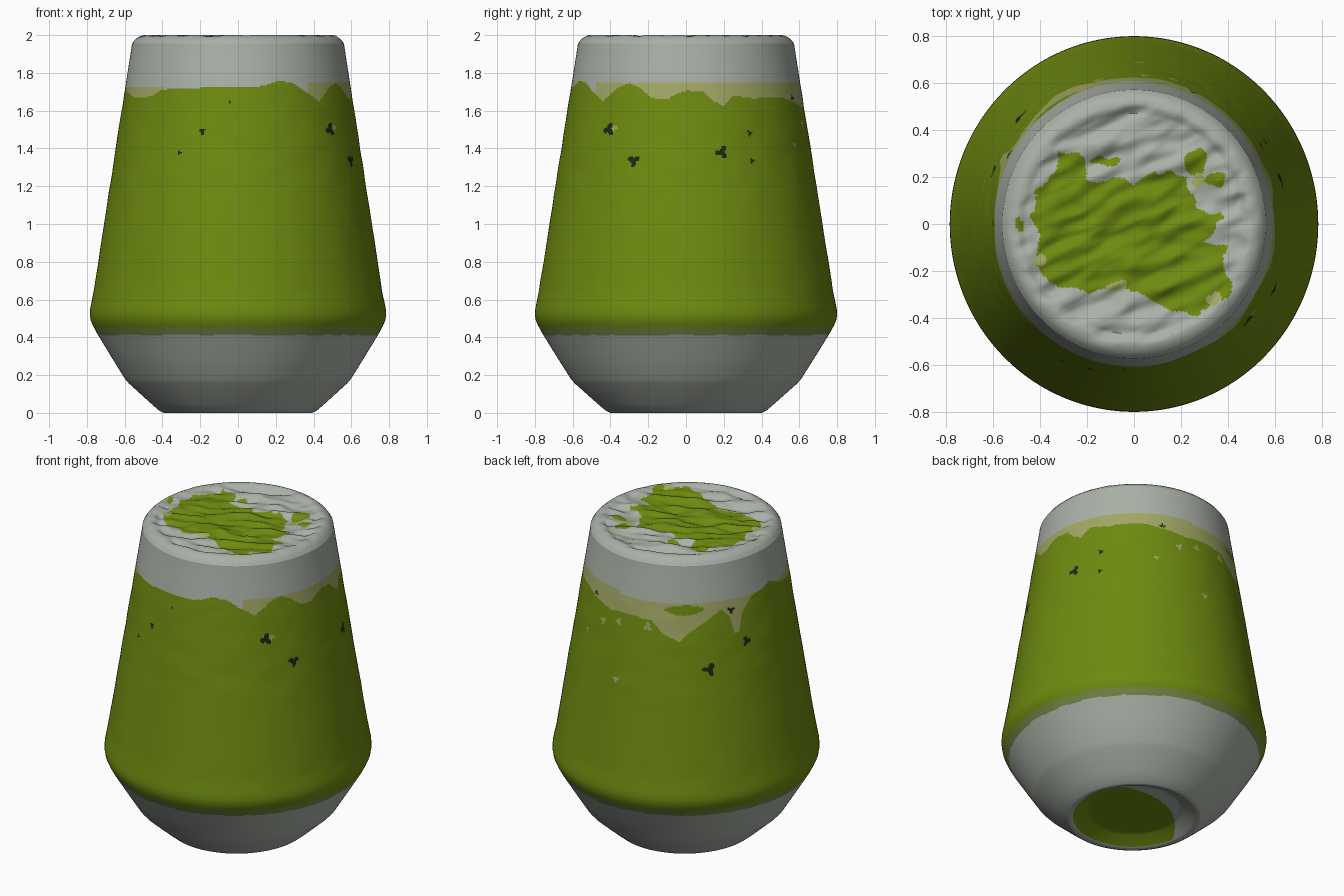
import bpy, bmesh, math
from mathutils import noise, Vector

if "Cube" in bpy.data.objects:
    bpy.data.objects.remove(bpy.data.objects["Cube"])

SEG = 480

# Materials: one per flat colour
COLOURS = [("pale_grey", (.40, .44, .385)), ("leaf_green", (.155, .255, .005)),
           ("khaki_fringe", (.36, .39, .13)), ("olive_band", (.17, .24, .06)),
           ("dark_speck", (.012, .02, .006))]
MATS = []
for name, c in COLOURS:
    m = bpy.data.materials.new(name)
    m.diffuse_color = (*c, 1)
    m.use_nodes = True
    m.node_tree.nodes["Principled BSDF"].inputs["Base Color"].default_value = m.diffuse_color
    MATS.append(m)
GREY, GREEN, KHAKI, OLIVE, DARK = range(5)


def lerp_table(table, t):
    for (a, va), (b, vb) in zip(table, table[1:]):
        if t <= b:
            return va + (vb - va) * (t - a) / (b - a)
    return table[-1][1]


def inside(poly, x, y):
    hit = False
    for (x1, y1), (x2, y2) in zip(poly, poly[1:] + poly[:1]):
        if (y1 > y) != (y2 > y) and x < x1 + (y - y1) * (x2 - x1) / (y2 - y1):
            hit = not hit
    return hit


def revolve(name, profile, colour, shape=None, angle=40):
    """Spin (r, z) points about z, listed so faces point outward; colour each face by rule."""
    bm = bmesh.new()
    rings = []
    for r, z in profile:
        ring = []
        for i in range(SEG if r > 1e-6 else 1):
            a = 2 * math.pi * i / SEG
            p = Vector((r * .981 * math.cos(a), r * math.sin(a), z))
            ring.append(bm.verts.new(shape(p) if shape else p))
        rings.append(ring)
    for lo, hi in zip(rings, rings[1:]):
        for i in range(SEG):
            j = (i + 1) % SEG
            if len(hi) == 1:
                vs = (lo[i], lo[j], hi[0])
            elif len(lo) == 1:
                vs = (lo[0], hi[j], hi[i])
            else:
                vs = (lo[i], lo[j], hi[j], hi[i])
            f = bm.faces.new(vs)
            f.material_index = colour(f.calc_center_median())
    me = bpy.data.meshes.new(name)
    bm.to_mesh(me)
    bm.free()
    for m in MATS:
        me.materials.append(m)
    ob = bpy.data.objects.new(name, me)
    bpy.context.collection.objects.link(ob)
    bpy.context.view_layer.objects.active = ob
    ob.select_set(True)
    bpy.ops.object.shade_smooth_by_angle(angle=math.radians(angle))
    ob.select_set(False)
    return ob


# Cup wall: tapered side with a ragged painted band
WALL = [(0, .40), (.012, .425), (.05, .47), (.155, .588), (.18, .61), (.3, .686), (.42, .76),
        (.46, .782), (.49, .795), (.52, .80), (.55, .798), (.59, .79), (.65, .778),
        (1.94, .574), (1.955, .572)]
heights = [z for z, r in WALL[:6]] + [.36, .395, .405, .41, .415, .42, .425, .44, .445, .45, .455, .46,
                                      .475, .49, .505, .52, .535, .55, .57, .59, .62, .65]
heights += [.7 + .1 * i for i in range(5)] + [1.15 + .008 * i for i in range(78)]
heights += [1.8, 1.87, 1.94, 1.955]

# Upper paint edge: (azimuth in degrees, height)
EDGE = [(-180, 1.75), (-166, 1.70), (-156, 1.675), (-139, 1.67), (-132, 1.71), (-109, 1.72), (-90, 1.725),
        (-80, 1.73), (-70, 1.76), (-60, 1.74), (-54, 1.70), (-46, 1.65), (-38, 1.72), (-30, 1.75),
        (-24, 1.72), (-17, 1.67), (-9, 1.665), (0, 1.70), (9, 1.70), (14, 1.65), (19, 1.625), (24, 1.68),
        (35, 1.66), (55, 1.67), (80, 1.62), (105, 1.62), (113, 1.54), (121, 1.49), (128, 1.56),
        (135, 1.61), (145, 1.68), (150, 1.62), (152, 1.52), (155, 1.52), (158, 1.64), (165, 1.71), (180, 1.75)]
# Specks: (azimuth, height, radius)
SPECKS = [(-107, 1.49, .014), (-40, 1.5, .028), (-118, 1.38, .01), (-25, 1.335, .026), (17, 1.38, .027),
          (32, 1.48, .012), (32, 1.335, .012), (66, 1.67, .014), (137, 1.32, .03), (159, 1.45, .024),
          (151, 1.66, .018), (-94, 1.65, .007)]
PALE = [(104, 1.57, .022), (86, 1.56, .018), (88, 1.21, .016), (-37, 1.505, .018), (62, 1.42, .012),
        (75, 1.53, .018)]


def spot(spots, a, z):
    for sa, sz, sr in spots:
        d = (a - sa + 180) % 360 - 180
        u = math.radians(d) * .64
        if (u * u + (z - sz) ** 2) ** .5 < sr * (1 + .4 * math.sin(3 * math.atan2(z - sz, u) + sa)):
            return True
    return False


def wall_colour(p):
    a = math.degrees(math.atan2(p.y, p.x))
    n = noise.noise(p * 9) * .012
    if p.z < .412 + n * .3:
        return GREY
    if p.z < .453 + n * .3:
        return OLIVE
    if p.z < 1.15 or p.z > 1.78:
        return GREEN if p.z < 1.7 else GREY
    if spot(SPECKS, a, p.z):
        return DARK
    if spot(PALE, a, p.z):
        return KHAKI
    if p.z < lerp_table(EDGE, a) + n:
        return GREEN
    # green island in the fringe at the back
    if abs(a - 124) < 11 and abs(p.z - 1.685 - n) < .03 * (1 - ((a - 124) / 12) ** 2):
        return GREEN
    limit = 1.75 if -52 < a < 85 else 1.725 if a > 85 or a < -130 else 1.69
    return KHAKI if p.z < limit + n * .4 else GREY


def ripple(p):
    if .6 < p.z < 1.7:
        k = 1 + .004 * noise.noise(Vector((p.x * 7, p.y * 7, p.z * 9)))
        return Vector((p.x * k, p.y * k, p.z))
    return p


revolve("cup_wall", [(lerp_table(WALL, z), z) for z in heights], wall_colour, ripple)

# Top: rounded rim and wrinkled surface with a green patch
PATCH = [(-.45, .05), (-.40, .08), (-.39, .17), (-.33, .22), (-.31, .31), (-.2, .28), (-.2, .2), (0, .18),
         (.1, .23), (.22, .2), (.26, .06), (.38, .05), (.29, -.07), (.39, -.11), (.41, -.30), (.36, -.32),
         (.28, -.385), (.15, -.37), (.05, -.30), (-.08, -.26), (-.2, -.29), (-.36, -.25), (-.43, -.18),
         (-.39, -.06)]
BLOBS = [(-.12, .27, .06, .022), (.26, .26, .05, .06), (.35, .19, .05, .035), (-.39, .14, .03, .025),
         (-.49, 0, .015, .02), (.33, .03, .06, .02)]
PALE_BLOBS = [(-.08, -.265, .05, .02), (.33, -.31, .035, .03), (-.40, -.17, .03, .025), (.27, .19, .03, .03)]


def in_blobs(blobs, x, y):
    return any(((x - bx) / rx) ** 2 + ((y - by) / ry) ** 2 < 1 for bx, by, rx, ry in blobs)


def top_colour(p):
    q = Vector((p.x * 14, p.y * 14, 3))
    x = p.x + .03 * noise.noise(q)
    y = p.y + .03 * noise.noise(q + Vector((9, 4, 2)))
    if in_blobs(PALE_BLOBS, x, y):
        return KHAKI
    return GREEN if inside(PATCH, x, y) or in_blobs(BLOBS, x, y) else GREY


def wrinkle(p):
    r = math.hypot(p.x, p.y)
    fade = max(0, min(1, (.53 - r) / .06))
    u, v = p.x * .9 + p.y * .43, p.y * .9 - p.x * .43
    h = .026 * noise.noise(Vector((u * 5, v * 15, 0))) + .01 * noise.noise(Vector((u * 11, v * 22, 5)))
    return Vector((p.x, p.y, min(2, p.z + h * fade)))


rim = [(.572, 1.955), (.566, 1.962), (.560, 1.972), (.545, 1.985), (.53, 1.994), (.515, 1.998), (.505, 2.0),
       (.495, 1.997), (.48, 1.989)]
surface = [(.47 * (1 - i / 54), 1.976 + .009 * (1 - i / 54) ** 2) for i in range(55)]
revolve("wrinkled_top", rim + surface, top_colour, wrinkle)


# Base: shallow dish with an off-centre green disc
def base_colour(p):
    u, v = (p.y - p.x) * .7071, (p.x + p.y) * .7071
    r = math.hypot(p.x, p.y)
    return GREEN if r < .365 and math.hypot(u + .25, v + .15) < .48 else GREY


dish = [(.38 * i / 36, .05 * min(1, 2.2 * (1 - (i / 36) ** 2))) for i in range(37)]
revolve("base_dish", dish + [(.387, .001), (.40, 0)], base_colour)
